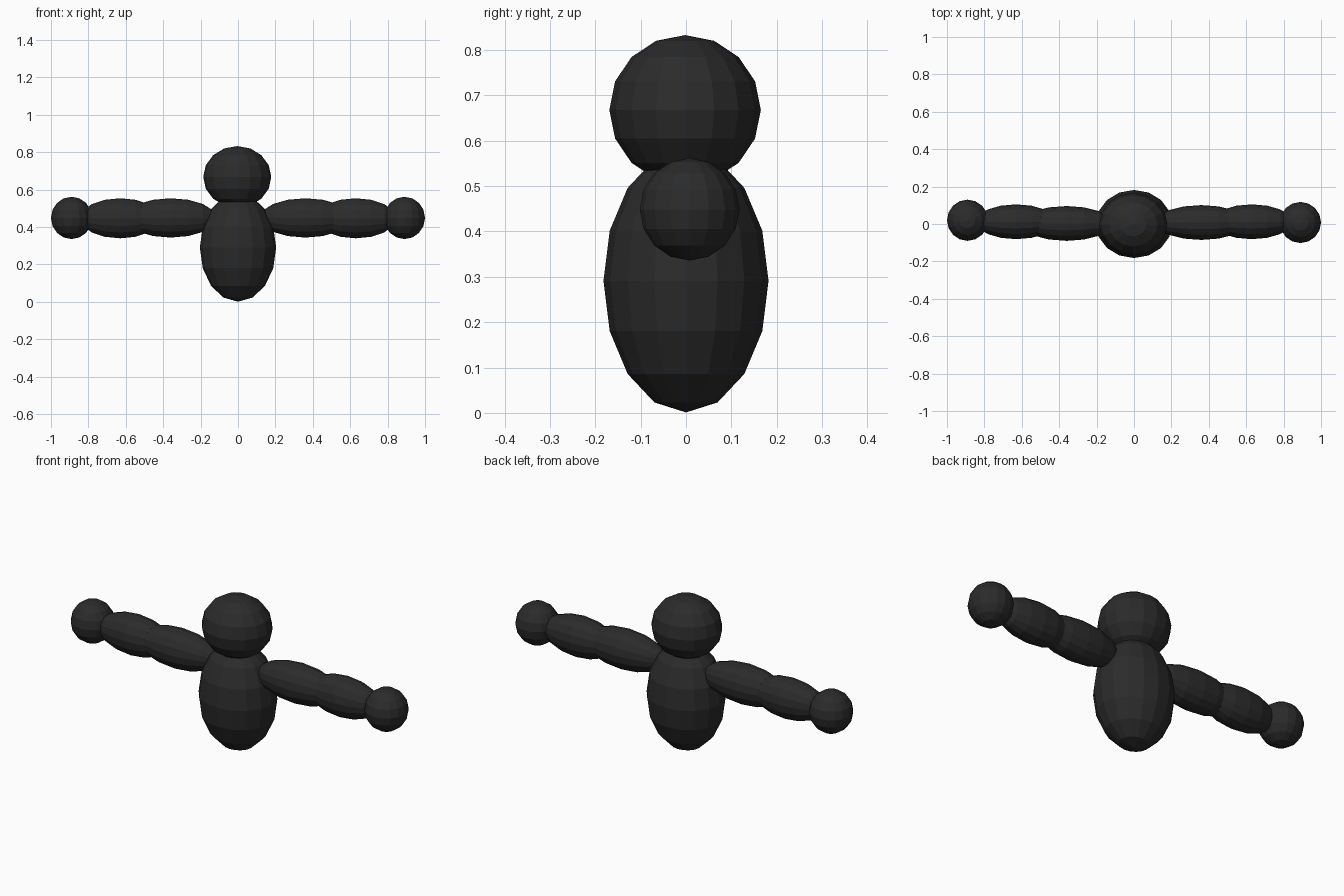
import bpy, math
from mathutils import Matrix

if "Cube" in bpy.data.objects:
    bpy.data.objects.remove(bpy.data.objects["Cube"])

dark = bpy.data.materials.new("charcoal")
dark.diffuse_color = (0.024, 0.024, 0.024, 1)
dark.use_nodes = True
dark.node_tree.nodes["Principled BSDF"].inputs["Base Color"].default_value = dark.diffuse_color


def blob(name, centre, radii, along_x=False):
    """Flat-shaded low-poly ellipsoid; the poles can lie along x for limbs."""
    bpy.ops.mesh.primitive_uv_sphere_add(segments=16, ring_count=8, radius=1)
    ob = bpy.context.object
    ob.name = name
    if along_x:
        ob.data.transform(Matrix.Rotation(math.pi / 2, 4, 'Y'))
    ob.data.transform(Matrix.Diagonal((*radii, 1)))
    ob.location = centre
    ob.data.materials.append(dark)
    return ob


# torso and head
blob("torso", (0, 0, 0.291), (0.204, 0.182, 0.29))
blob("head", (-0.004, -0.002, 0.668), (0.182, 0.167, 0.165))

# outstretched arms; the left side sits slightly differently in depth
for side, s, ys in (("left", -1, (0.003, 0.012, 0.020)),
                    ("right", 1, (0.008, 0.012, 0.008))):
    blob(side + "_upper_arm", (s * 0.36, ys[0], 0.449), (0.245, 0.093, 0.105), True)
    blob(side + "_forearm", (s * 0.63, ys[1], 0.447), (0.215, 0.093, 0.107), True)
    blob(side + "_hand", (s * 0.89, ys[2], 0.449), (0.11, 0.11, 0.113))
